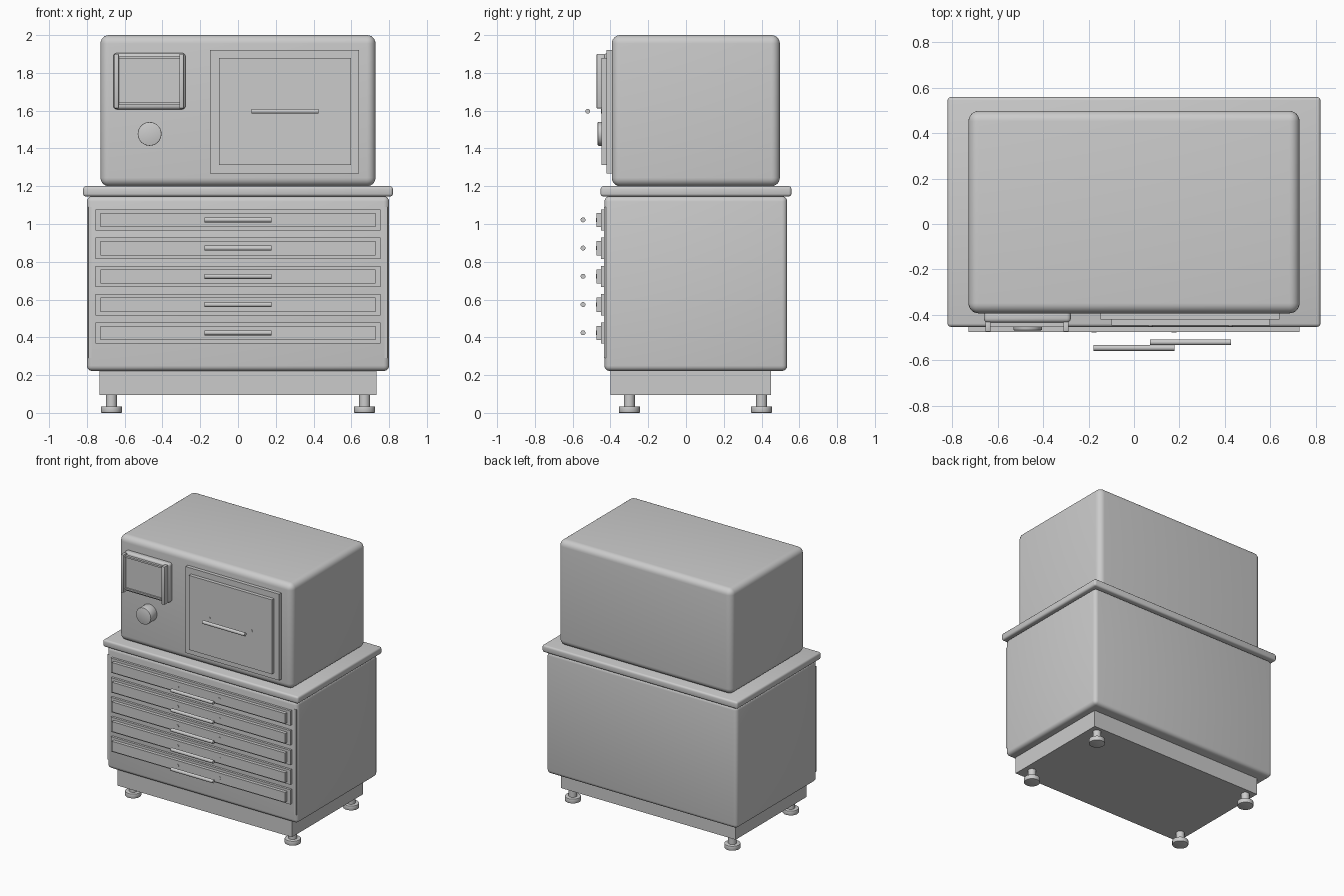
import bpy, math

if "Cube" in bpy.data.objects:
    bpy.data.objects.remove(bpy.data.objects["Cube"])

grey = bpy.data.materials.new("light_grey")
grey.diffuse_color = (0.6, 0.6, 0.6, 1)
grey.use_nodes = True
grey.node_tree.nodes["Principled BSDF"].inputs["Base Color"].default_value = grey.diffuse_color


def finish(o, name, bevel=0.0, seg=4):
    o.name = name
    o.data.materials.append(grey)
    if bevel:
        m = o.modifiers.new("round", 'BEVEL')
        m.width, m.segments = bevel, seg
        m.limit_method = 'ANGLE'
        bpy.ops.object.modifier_apply(modifier=m.name)
    bpy.ops.object.shade_smooth_by_angle(angle=math.radians(35))
    return o


def box(name, x, y, z, bevel=0.0, seg=4):
    """Box from (min, max) ranges."""
    c = [(a + b) / 2 for a, b in (x, y, z)]
    bpy.ops.mesh.primitive_cube_add(size=1, location=c)
    o = bpy.context.object
    o.scale = [b - a for a, b in (x, y, z)]
    bpy.ops.object.transform_apply(location=False, rotation=False, scale=True)
    return finish(o, name, bevel, seg)


def rod(name, c, r, length, axis, bevel=0.0, n=32):
    rot = {'x': (0, math.pi / 2, 0), 'y': (math.pi / 2, 0, 0), 'z': (0, 0, 0)}[axis]
    bpy.ops.mesh.primitive_cylinder_add(vertices=n, radius=r, depth=length,
                                        location=c, rotation=rot)
    return finish(bpy.context.object, name, bevel, 2)


def handle(name, x, y, z, plate_y):
    # grip bar with small mounting buttons on the panel behind it
    rod(name + "_bar", (x, y, z), 0.013, 0.355, 'x', n=20)
    for s in (-1, 1):
        rod(name + "_mount", (x + s * 0.176, plate_y, z), 0.011, 0.006, 'y', n=16)


# main bodies
box("lower_cabinet", (-0.80, 0.80), (-0.432, 0.536), (0.222, 1.147), 0.028)
box("worktop", (-0.82, 0.82), (-0.452, 0.558), (1.146, 1.2), 0.014, 3)
box("upper_cabinet", (-0.728, 0.728), (-0.393, 0.497), (1.2, 2.0), 0.045, 6)
box("plinth", (-0.733, 0.733), (-0.40, 0.451), (0.095, 0.24))

# levelling feet
for x in (-0.67, 0.67):
    for y in (-0.30, 0.40):
        rod("foot_pad", (x, y, 0.0175), 0.056, 0.035, 'z', 0.004)
        rod("foot_stem", (x, y, 0.07), 0.029, 0.08, 'z')

# drawers
for i in range(5):
    z = 1.021 - 0.1495 * i
    box("drawer_surround", (-0.754, 0.754), (-0.449, -0.425), (z - 0.056, z + 0.056))
    box("drawer_front", (-0.728, 0.728), (-0.474, -0.449), (z - 0.038, z + 0.038))
    handle("drawer_handle", 0, -0.545, z + 0.001, -0.474)

# corner strips beside the drawers
for s in (-1, 1):
    x = sorted((s * 0.776, s * 0.791))
    box("corner_strip", x, (-0.434, -0.41), (0.29, 1.09))

# oven style door
box("door_surround", (-0.147, 0.64), (-0.42, -0.38), (1.267, 1.922))
box("door_panel", (-0.10, 0.597), (-0.447, -0.42), (1.313, 1.878))
handle("door_handle", 0.248, -0.52, 1.597, -0.447)

# display unit
box("display_body", (-0.66, -0.278), (-0.434, -0.38), (1.607, 1.905), 0.018)
box("display_screen", (-0.632, -0.31), (-0.441, -0.43), (1.642, 1.873))
for x in ((-0.654, -0.631), (-0.311, -0.287)):
    box("display_side_bar", x, (-0.473, -0.43), (1.612, 1.9), 0.003, 2)
for z in ((1.873, 1.886), (1.63, 1.642)):
    box("display_cross_bar", (-0.632, -0.31), (-0.452, -0.43), z)

# control knob
rod("control_knob", (-0.468, -0.425, 1.477), 0.063, 0.085, 'y', 0.004, 40)
